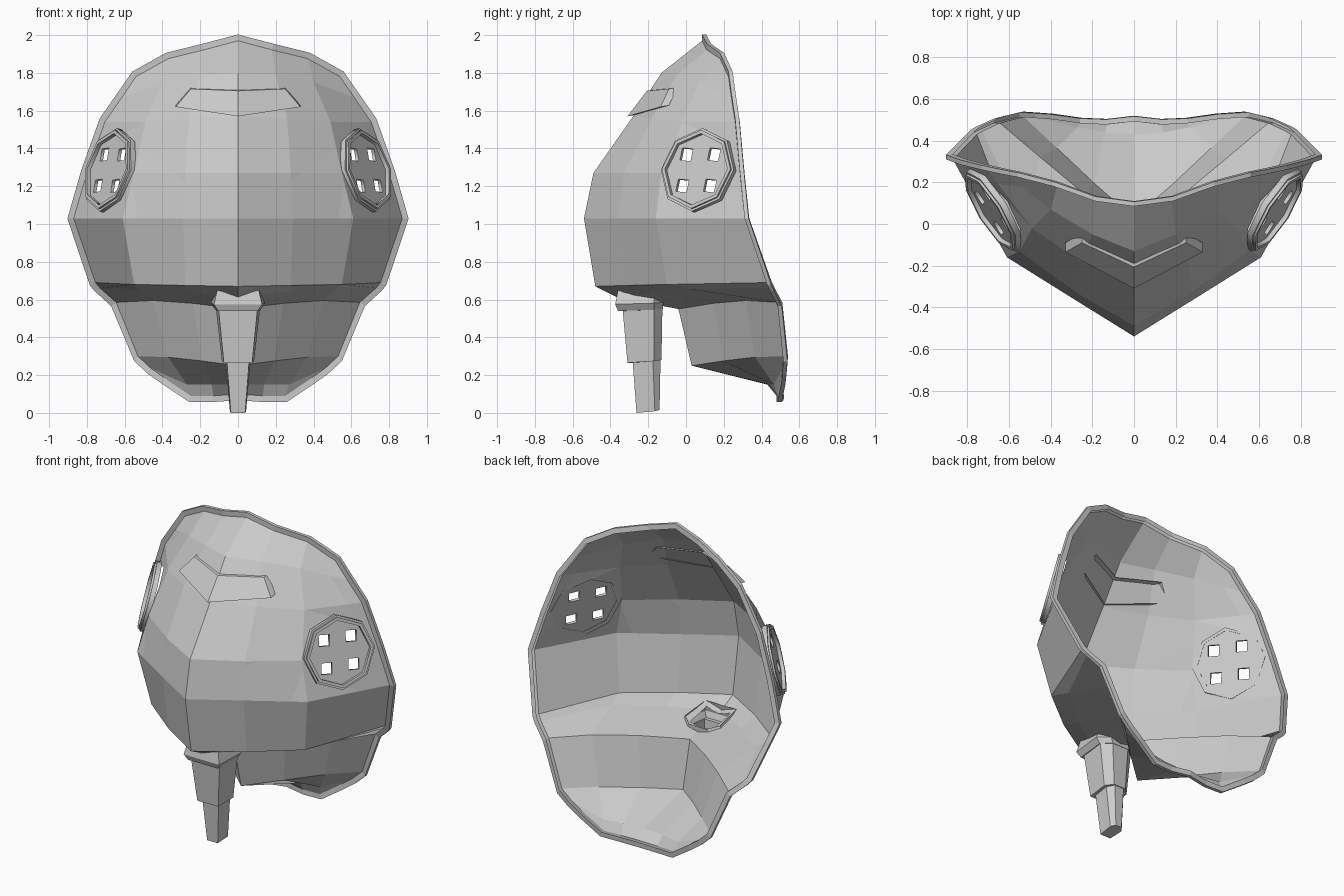
import bpy, bmesh, math
from mathutils import Vector, Matrix

if "Cube" in bpy.data.objects:
    bpy.data.objects.remove(bpy.data.objects["Cube"])

def finish(bm, name, mirror=False):
    me = bpy.data.meshes.new(name)
    bm.to_mesh(me)
    bm.free()
    ob = bpy.data.objects.new(name, me)
    bpy.context.collection.objects.link(ob)
    if mirror:
        m = ob.modifiers.new("Mirror", 'MIRROR')
        m.use_clip = True
        m.merge_threshold = 0.001
    return ob

# Frame of the right eye grille: t along the cheek, v up, n outward
t = Vector((.53, .85, 0)).normalized()
n = t.cross(Vector((-.22, .1, .97))).normalized()
v = n.cross(t)
centre = Vector((.678, .065, 1.285))
eye = Matrix((t, v, n)).transposed().to_4x4()
eye.translation = centre

# Mask shell, right half: rows run from the centre line out to the rim
rows = [
    [(0, .085, 1.97), (.18, .11, 1.922), (.37, .18, 1.875), (.54, .225, 1.78)],
    [(0, -.13, 1.80), (.2, -.05, 1.79), (.4, .07, 1.75), (.615, .24, 1.67)],
    [(0, -.28, 1.57), (.26, -.18, 1.56), (.49, -.02, 1.54), (.705, .26, 1.54)],
    [(0, -.49, 1.27), (.28, -.33, 1.27), (.55, -.13, 1.27), (.8, .285, 1.27)],
    [(0, -.54, 1.03), (.29, -.36, 1.03), (.61, -.16, 1.03), (.87, .31, 1.03)],
    [(0, -.48, .67), (.28, -.31, .675), (.55, -.1, .68), (.755, .43, .69)],
    [(0, -.36, .61), (.27, -.18, .64), (.52, .02, .655), (.73, .445, .66)],
    [(0, -.04, .55), (.24, .145, .58), (.45, .32, .595), (.645, .485, .585)],
    [(0, .03, .25), (.19, .195, .275), (.37, .365, .295), (.53, .515, .30)],
    [(0, .43, .15), (.14, .44, .15), (.27, .465, .15), (.46, .51, .235)],
    [(0, .495, .1), (.13, .48, .09), (.25, .485, .09), (.39, .505, .185)],
]
bm = bmesh.new()
g = [[bm.verts.new(p) for p in r] for r in rows]
for a, b in zip(g, g[1:]):
    for j in range(3):
        bm.faces.new((a[j], b[j], b[j + 1], a[j + 1]))

# Raised rim around the open back
rim = g[0][:3] + [r[3] for r in g] + g[-1][2::-1]
strips = [rim, [], [], []]
for p in rim:
    d = Vector((p.co.x, 0, p.co.z - 1.05)).normalized() * .033
    strips[1].append(bm.verts.new(p.co + d))
    strips[2].append(bm.verts.new(p.co + d + Vector((0, .022, 0))))
    strips[3].append(bm.verts.new(p.co + Vector((0, .025, 0))))
for a, b in zip(strips, strips[1:]):
    for i in range(len(rim) - 1):
        bm.faces.new((a[i], a[i + 1], b[i + 1], b[i]))

def cut_opening(inner, planes):
    """Remove the part of the given faces that lies behind every plane."""
    for co, d in planes:
        geom = list({e for f in inner for e in list(f.verts) + list(f.edges)}) + inner
        res = bmesh.ops.bisect_plane(bm, geom=geom, plane_co=co, plane_no=d)
        inner = [f for f in res['geom'] if isinstance(f, bmesh.types.BMFace)
                 and (f.calc_center_median() - co).dot(d) < 0]
    bmesh.ops.delete(bm, geom=inner, context='FACES')

# Octagonal eye opening
dirs = [t * math.cos(a) + v * math.sin(a)
        for a in ((k + .5) * math.pi / 4 for k in range(8))]
cut_opening([f for f in bm.faces if f.calc_center_median().x > .3
             and .9 < f.calc_center_median().z < 1.72],
            [(centre + d * .19, d) for d in dirs])
# Tube opening in the underside
under = [f for f in bm.faces if .55 < f.calc_center_median().z < .66
         and f.calc_center_median().x < .3]
tube_mid = Vector((0, -.245, .6))
cut_opening(under, [(tube_mid + Vector(d) * .085, Vector(d))
                    for d in ((1, 0, 0), (0, 1, 0), (0, -1, 0))])
finish(bm, "mask_shell", True)

# Eye grilles: extruded flat outlines with holes
def octagon(r):
    return [(r * math.cos(k * math.pi / 4), r * math.sin(k * math.pi / 4)) for k in range(8)]

def hole(x, y, h):
    return [(x + h * 1.4 * math.cos(a), y + h * 1.4 * math.sin(a))
            for a in (math.radians(40 + 90 * k) for k in range(4))]

def plate(name, outlines, depth, lift, mat):
    cu = bpy.data.curves.new(name, 'CURVE')
    cu.dimensions = '2D'
    cu.fill_mode = 'BOTH'
    cu.extrude = depth / 2
    for pts in outlines:
        s = cu.splines.new('POLY')
        s.points.add(len(pts) - 1)
        for sp, (x, y) in zip(s.points, pts):
            sp.co = (x, y, 0, 1)
        s.use_cyclic_u = True
    ob = bpy.data.objects.new(name, cu)
    bpy.context.collection.objects.link(ob)
    ob.matrix_world = mat @ Matrix.Translation((0, 0, lift))
    bpy.ops.object.select_all(action='DESELECT')
    ob.select_set(True)
    bpy.context.view_layer.objects.active = ob
    bpy.ops.object.convert(target='MESH')

holes = [hole(x, y, .034) for x in (-.086, .086) for y in (-.085, .085)]
flip = Matrix.Diagonal((-1, 1, 1, 1))
sides = (("right", eye, 1), ("left", flip @ eye @ flip, -1))
for side, mat, s in sides:
    cuts = [[(s * x, y) for x, y in h] for h in holes]
    plate("eye_grille_" + side, [octagon(.215)] + cuts, .018, -.008, mat)
    plate("eye_frame_base_" + side, [octagon(.227), octagon(.195)], .03, -.004, mat)
    plate("eye_frame_lip_" + side, [octagon(.214), octagon(.195)], .012, .017, mat)

# Brow plate
bm = bmesh.new()
pts = [(0, -.31, 1.57), (.33, -.135, 1.62), (.25, -.09, 1.715), (0, -.207, 1.705)]
front = [bm.verts.new(p) for p in pts]
back = [bm.verts.new((x, y + .045, z + .008)) for x, y, z in pts]
bm.faces.new(front)
for i in range(3):
    bm.faces.new((front[i], back[i], back[i + 1], front[i + 1]))
finish(bm, "brow_plate", True)

# Breathing tube: collar and two tapered stages; each ring is
# height, half width, front / middle / back y, and lift of the back
stages = [(.65, .125, -.36, -.17, -.12, -.05), (.575, .145, -.375, -.17, -.12, .01),
          (.54, .12, -.36, -.17, -.122, .01), (.54, .116, -.335, -.17, -.125, .01),
          (.265, .085, -.31, -.17, -.13, .015), (.265, .066, -.282, -.175, -.135, .015),
          (0, .043, -.262, -.165, -.14, .015)]
bm = bmesh.new()
prev = None
for z, w, yf, ym, yb, lift in stages:
    ring = [bm.verts.new(p) for p in (
        (-.88 * w, yf, z), (.88 * w, yf, z), (w, ym, z + lift * .6),
        (.5 * w, yb, z + lift), (-.5 * w, yb, z + lift), (-w, ym, z + lift * .6))]
    if prev:
        for i in range(6):
            k = (i + 1) % 6
            bm.faces.new((prev[i], ring[i], ring[k], prev[k]))
    prev = ring
bm.faces.new(prev[::-1])
finish(bm, "breathing_tube")
